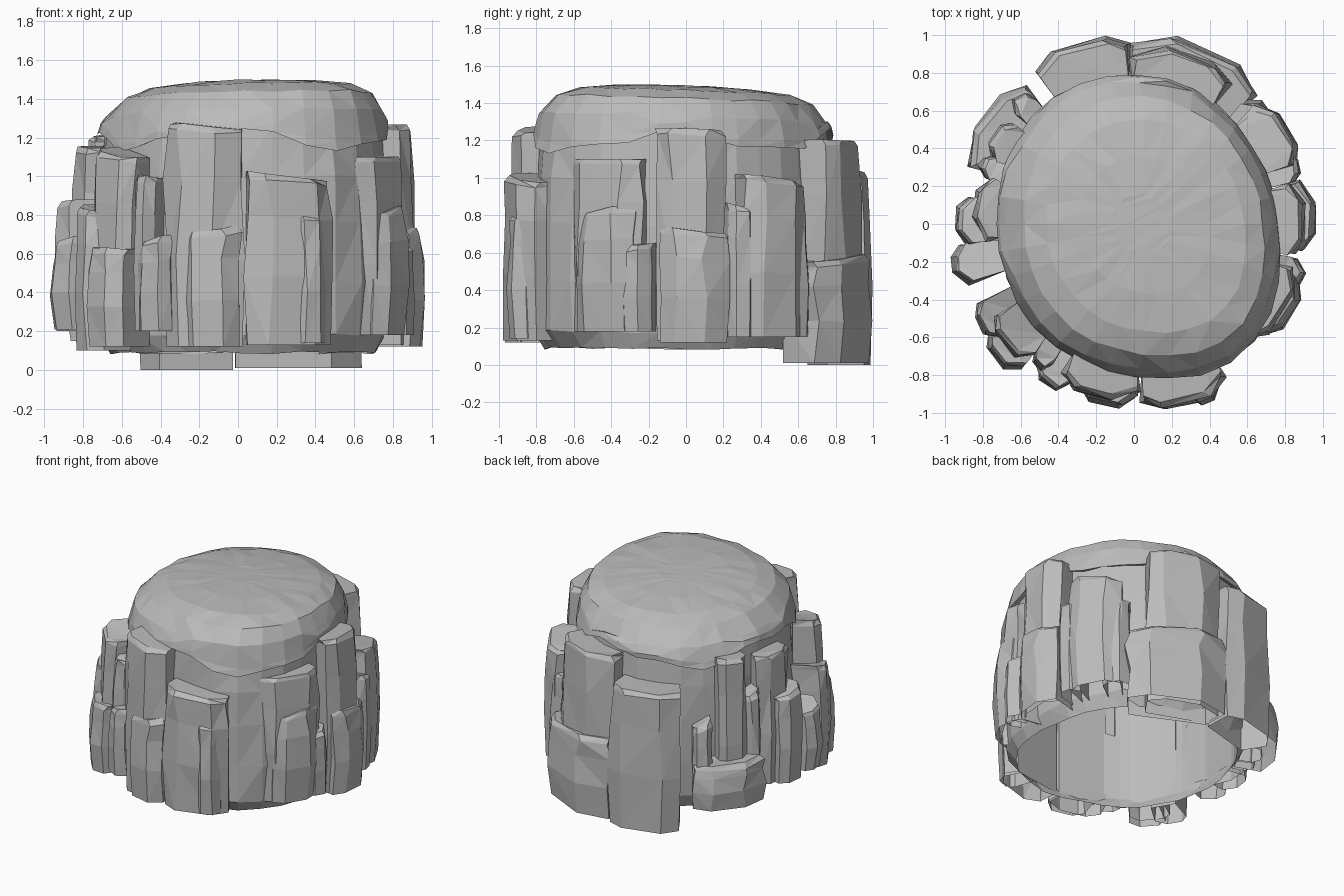
import bpy, bmesh, math, random
from math import sin, cos, radians, tau

random.seed(7)
if "Cube" in bpy.data.objects:
    bpy.data.objects.remove(bpy.data.objects["Cube"])

stone = bpy.data.materials.new("grey_stone")
stone.use_nodes = True
grey = (0.5, 0.5, 0.5, 1)
stone.diffuse_color = grey
stone.node_tree.nodes["Principled BSDF"].inputs["Base Color"].default_value = grey

SEGMENTS = 32
# Corner angle and how far the plan bulges or is cut back there
CORNERS = [(-50, 0.1), (42, -0.035), (128, 0.02), (222, -0.005)]


def jitter(amount):
    return random.uniform(-amount, amount)


def rock_radius(a):
    """Irregular rounded plan of the rock at angle a."""
    r = (abs(cos(a) / 0.745) ** 2.1 + abs(sin(a) / 0.79) ** 2.1) ** (-1 / 2.1)
    return r + sum(bulge * max(0, cos(a - radians(c))) ** 6 for c, bulge in CORNERS)


def lip_height(a):
    """Uneven height of the crown's lower edge, dipping at the corners."""
    return 1.195 + 0.05 * cos(4 * a + 0.35) + 0.022 * sin(9 * a + 2)


def make_object(name, bm):
    bmesh.ops.triangulate(bm, faces=[f for f in bm.faces if len(f.verts) > 3])
    bmesh.ops.recalc_face_normals(bm, faces=bm.faces)
    mesh = bpy.data.meshes.new(name)
    bm.to_mesh(mesh)
    bm.free()
    mesh.materials.append(stone)
    ob = bpy.data.objects.new(name, mesh)
    bpy.context.collection.objects.link(ob)
    return ob


def bridge(bm, rings):
    for low, high in zip(rings, rings[1:]):
        for i in range(len(low)):
            j = (i + 1) % len(low)
            bm.faces.new((low[i], low[j], high[j], high[i]))


def rock_ring(bm, scale, height, rough, shift=0.02):
    """One ring of the rock; height is a function of the angle."""
    ring = []
    for i in range(SEGMENTS):
        a = tau * i / SEGMENTS
        r = rock_radius(a) * scale + jitter(rough)
        ring.append(bm.verts.new((r * cos(a) + shift, r * sin(a), height(a) + jitter(rough))))
    return ring


# Hollow rock body, open underneath
bm = bmesh.new()
body_profile = [(0.91, 0.09), (0.98, 0.18), (0.99, 0.45), (0.985, 0.75), (0.97, 1.0)]
rings = [rock_ring(bm, s, lambda a, z=z: z, 0.01) for s, z in body_profile]
rings.append(rock_ring(bm, 0.95, lambda a: lip_height(a) + 0.03, 0.005))
bridge(bm, rings)
make_object("rock_body", bm)

# Domed crown with an overhanging wavy lip
bm = bmesh.new()
rings = [rock_ring(bm, 0.94, lambda a: lip_height(a) + 0.02, 0.004),
         rock_ring(bm, 1.0, lip_height, 0.007),
         rock_ring(bm, 0.99, lambda a: lip_height(a) + 0.04, 0.007)]
crown_profile = [(0.95, 1.32, 0.025), (0.85, 1.415, 0.05), (0.7, 1.46, 0.06),
                 (0.45, 1.483, 0.05), (0.2, 1.492, 0.04)]
for s, z, shift in crown_profile:
    rings.append(rock_ring(bm, s, lambda a, z=z, s=s: z + 0.03 * s * (0.5 * cos(a) - sin(a)),
                           0.008 * s, shift))
bridge(bm, rings)
bm.faces.new(rings[-1])
make_object("rock_crown", bm)


def column(name, start, end, reach, bottom, top):
    """Faceted stone column, open underneath, hugging the body between two angles."""
    bm = bmesh.new()
    span = end - start
    ridge = random.uniform(0.6, 0.78)
    # fractions of the span and of the reach for the outer corners
    plan = [(0, None), (0, 0.94), (0.22, 0.99), (ridge, 1.0), (1, 0.94), (1, None)]
    tilt = jitter(0.03)
    height = top - bottom
    levels = [(bottom, 0.985), (bottom + 0.4 * height, 1.0),
              (bottom + 0.75 * height, 0.99), (top - 0.03, 0.98), (top, 0.96)]
    rings = []
    for k, (z, swell) in enumerate(levels):
        ring = []
        for t, reach_part in plan:
            a = radians(start + span * t)
            inner = rock_radius(a) * 0.95
            if reach_part is None:
                r = inner
            else:
                r = max(inner + 0.02, reach * reach_part * swell + jitter(0.008))
                if k:
                    a += radians(jitter(0.05) * span)
            dz = tilt * (t - 0.5) * k / 2 + jitter(0.008) if k else 0
            ring.append(bm.verts.new((r * cos(a), r * sin(a), z + dz)))
        rings.append(ring)
    bridge(bm, rings)
    bm.faces.new(rings[-1])
    make_object(name, bm)


# Columns: start angle, end angle, reach, bottom, top
front_columns = [
    ("front_tall_column", -115, -88.5, 0.95, 0.12, 1.26),
    ("front_tall_step", -108, -89.5, 0.98, 0.12, 0.72),
    ("front_broad_column", -87, -59, 1.01, 0.13, 1.0),
    ("front_broad_step", -72, -62, 1.03, 0.14, 0.8),
    ("front_thin_column", -128, -120, 0.92, 0.2, 1.0),
    ("front_thin_step", -124, -112, 0.98, 0.2, 0.68),
    ("front_corner_column", -146, -128, 0.95, 0.12, 1.12),
    ("front_corner_step", -143, -128, 1.03, 0.12, 0.63),
    ("front_corner_side", -153, -139, 0.99, 0.1, 0.83),
]
side_columns = [
    ("right_low_column", -173, -160, 0.99, 0.21, 0.66),
    ("right_middle_column", 171, 187, 0.95, 0.2, 0.86),
    ("right_backing_column", 163, 186, 0.86, 0.2, 1.15),
    ("right_rear_slab", 128, 160, 0.99, 0.15, 0.47),
    ("right_rear_tall_column", 140, 155, 0.89, 0.16, 1.21),
    ("right_rear_thin_column", 128, 137, 0.92, 0.16, 0.75),
    ("right_rear_small_column", 154, 163, 0.88, 0.16, 0.92),
    ("left_tall_column", -10.5, 14, 0.92, 0.13, 1.26),
    ("left_tall_step", -9, 14, 0.97, 0.12, 0.72),
    ("left_thin_column", -23, -12, 0.95, 0.18, 0.64),
    ("left_front_column", -44, -16, 0.93, 0.18, 1.1),
    ("left_front_step", -40, -18, 0.97, 0.18, 0.83),
    ("left_rear_column", 21, 44, 0.97, 0.15, 1.0),
    ("left_rear_edge", 15, 25, 0.94, 0.15, 0.85),
    ("left_rear_step", 36, 48, 0.94, 0.15, 0.82),
]
back_columns = [
    ("back_right_column", 92, 122, 1.02, 0.0, 1.03),
    ("back_left_tall_column", 56, 90.5, 0.96, 0.02, 1.2),
    ("back_left_slab", 47, 91, 1.02, 0.01, 0.58),
]
for entry in front_columns + side_columns + back_columns:
    column(*entry)
